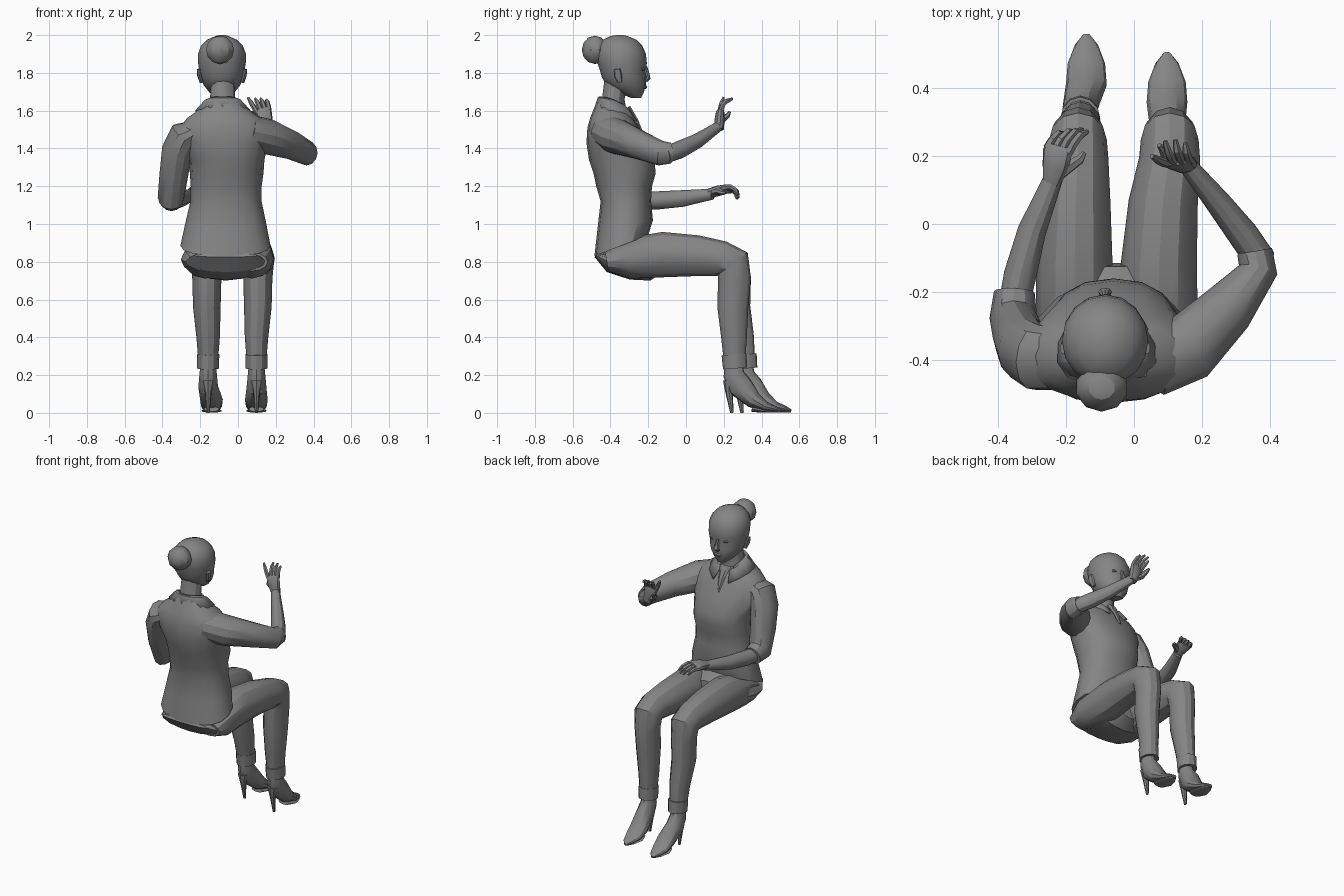
import bpy, bmesh, math
from mathutils import Vector as V

grey = bpy.data.materials.new("dark_grey")
grey.diffuse_color = (.235, .235, .235, 1)


def finish(name, bm):
    bmesh.ops.recalc_face_normals(bm, faces=bm.faces)
    me = bpy.data.meshes.new(name)
    bm.to_mesh(me)
    bm.free()
    me.materials.append(grey)
    ob = bpy.data.objects.new(name, me)
    bpy.context.collection.objects.link(ob)
    return ob


def loft(name, rings, closed=True):
    bm = bmesh.new()
    vs = [[bm.verts.new(p) for p in r] for r in rings]
    n = len(vs[0])
    for a, b in zip(vs, vs[1:]):
        for i in range(n if closed else n - 1):
            j = (i + 1) % n
            bm.faces.new((a[i], a[j], b[j], b[i]))
    if closed:
        bm.faces.new(vs[0])
        bm.faces.new(vs[-1])
    return finish(name, bm)


def tube(name, secs, ref=(1, 0, 0), n=12):
    """Sections (x, y, z, radius along ref, other radius) swept along their path."""
    c = [V(s[:3]) for s in secs]
    rings = []
    for i, s in enumerate(secs):
        t = V()
        if i > 0:
            t += (c[i] - c[i - 1]).normalized()
        if i < len(c) - 1:
            t += (c[i + 1] - c[i]).normalized()
        t.normalize()
        u = V(ref)
        u = (u - t * u.dot(t)).normalized()
        w = t.cross(u)
        angs = [2 * math.pi * k / n for k in range(n)]
        rings.append([c[i] + u * s[3] * math.cos(a) + w * s[-1] * math.sin(a) for a in angs])
    return loft(name, rings)


def stack(name, secs, n=16, power=1.0):
    """Horizontal sections (z, x0, x1, y0, y1, tilt), tilt lifts the front."""
    rings = []
    for z, x0, x1, y0, y1, tilt in secs:
        r = []
        for k in range(n):
            a = 2 * math.pi * k / n
            ca, sa = math.cos(a), math.sin(a)
            ca = math.copysign(abs(ca) ** power, ca)
            sa = math.copysign(abs(sa) ** power, sa)
            r.append(V(((x0 + x1) / 2 + ca * (x1 - x0) / 2, (y0 + y1) / 2 + sa * (y1 - y0) / 2, z + tilt * sa)))
        rings.append(r)
    return loft(name, rings)


def ball(name, loc, scale, n=12):
    bm = bmesh.new()
    bmesh.ops.create_uvsphere(bm, u_segments=n, v_segments=n * 2 // 3, radius=1)
    for v in bm.verts:
        v.co = V(loc) + V([a * b for a, b in zip(v.co, scale)])
    return finish(name, bm)


# Blouse torso
stack("blouse", [
    (.885, -.305, .172, -.485, -.20, .055), (1.0, -.28, .15, -.468, -.175, .02),
    (1.12, -.252, .125, -.452, -.185, 0), (1.20, -.25, .125, -.475, -.18, 0),
    (1.27, -.255, .135, -.49, -.16, 0), (1.34, -.26, .14, -.514, -.168, 0),
    (1.43, -.30, .16, -.527, -.205, 0), (1.51, -.31, .17, -.522, -.25, 0),
    (1.56, -.27, .13, -.508, -.275, 0), (1.61, -.20, .05, -.482, -.30, -.015),
    (1.645, -.16, 0, -.462, -.325, -.03)], power=.88)

# Sleeves
tube("left_sleeve", [
    (-.22, -.40, 1.50, .05, .09), (-.285, -.392, 1.465, .085, .10), (-.322, -.37, 1.39, .082, .095),
    (-.340, -.33, 1.26, .076, .085), (-.355, -.275, 1.14, .07, .08),
    (-.352, -.20, 1.125, .06, .058)])
tube("right_sleeve", [
    (.05, -.41, 1.49, .09, .10), (.16, -.365, 1.462, .095, .10), (.275, -.25, 1.42, .078, .08),
    (.365, -.135, 1.375, .066, .058), (.355, -.08, 1.375, .055, .052)], ref=(0, 0, 1))

# Forearms
tube("left_forearm", [
    (-.355, -.25, 1.125, .045, .045), (-.335, -.15, 1.125, .048, .048),
    (-.30, -.02, 1.135, .042, .044), (-.235, .14, 1.158, .028, .029)])
tube("right_forearm", [
    (.375, -.11, 1.365, .045, .045), (.32, -.03, 1.395, .048, .045),
    (.25, .06, 1.44, .04, .038), (.16, .17, 1.515, .027, .027)], ref=(0, 0, 1))


# Hands: local axes are thumb side, finger direction, back of hand
def hand(side, origin, fingers_dir, back, thumb_side, curls, fans, size, thumb):
    o, d = V(origin), V(fingers_dir).normalized()
    t = V(thumb_side)
    t = (t - d * t.dot(d)).normalized()
    b = d.cross(t)
    if b.dot(V(back)) < 0:
        b = -b

    def put(p):
        return tuple(o + t * p[0] + d * p[1] + b * p[2])

    tube(side + "_palm", [put((0, -.02, 0)) + (.027, .025), put((.002, .03, .004)) + (.04, .027),
                          put((0, .075, .006)) + (.045, .022), put((0, .095, .004)) + (.04, .012)], ref=t, n=10)
    for i, (curl, fan, length) in enumerate(zip(curls, fans, (.085, .093, .088, .07))):
        x, y, z = .033 - .022 * i, .078, .005
        length *= size
        secs, ang = [put((x, y, z)) + (.0135, .0135)], curl * .4
        for r in (.0135, .012, .007):
            x += fan * length / 3
            y += math.cos(ang) * length / 3
            z -= math.sin(ang) * length / 3
            secs.append(put((x, y, z)) + (r, r))
            ang += curl
        tube(side + "_finger", secs, ref=t, n=6)
    tx, ty, tz = thumb
    tube(side + "_thumb", [put((.015, .01, -.003)) + (.02, .02), put((.045, .045, -.012)) + (.018, .018),
                           put((tx * .9, ty * .75, tz * .8)) + (.014, .014), put(thumb) + (.007, .007)],
         ref=b, n=6)


hand("left", (-.238, .14, 1.165), (.2, 1, .2), (-.35, 0, 1), (1, 0, .35),
     (.55, .6, .65, .65), (.25, .25, .3, .3), 1.2, (.068, .085, -.04))
hand("right", (.155, .178, 1.52), (-.3, .12, 1), (.1, -1, 0), (-1, -.1, 0),
     (.1, .42, .45, .45), (.22, .02, -.05, -.1), 1.15, (.05, .10, -.05))

# Neck, head and bun
stack("neck", [(1.56, -.17, .01, -.47, -.31, 0), (1.66, -.148, -.015, -.445, -.325, 0),
               (1.78, -.142, -.022, -.43, -.31, 0)], n=12)
stack("head", [
    (1.667, -.115, -.055, -.29, -.238, 0), (1.695, -.15, -.02, -.35, -.222, .004),
    (1.735, -.182, .012, -.42, -.213, 0), (1.775, -.198, .028, -.445, -.212, 0),
    (1.81, -.205, .035, -.455, -.216, 0), (1.85, -.211, .041, -.468, -.207, 0),
    (1.90, -.212, .042, -.475, -.212, 0), (1.945, -.195, .025, -.465, -.232, 0),
    (1.975, -.165, -.005, -.44, -.262, 0), (1.995, -.12, -.05, -.40, -.31, 0), (2.0, -.10, -.07, -.37, -.335, 0)])
ball("hair_bun", (-.095, -.482, 1.922), (.078, .07, .075), 10)

# Face details
tube("nose", [(-.085, -.214, 1.835, .009, .008), (-.085, -.207, 1.80, .013, .012),
              (-.085, -.199, 1.772, .02, .012), (-.085, -.214, 1.758, .014, .01)], n=8)
ball("lips", (-.085, -.22, 1.725), (.03, .014, .012), 8)
for s in (-1, 1):
    ball("eyelid", (-.085 + s * .045, -.231, 1.822), (.022, .012, .010), 8)
    tube("ear", [(-.085 + s * .108, -.35, 1.75, .010, .012), (-.085 + s * .119, -.36, 1.785, .012, .022),
                 (-.085 + s * .123, -.365, 1.82, .010, .018)], n=8)

# Open shirt collar, drooping to two points at the front, and the neck opening
top, fold, low = [], [], []
for k in range(13):
    f = (k - 6) / 6
    a = -math.pi / 2 + f * 2.75
    drop = abs(f) ** 3
    for row, rx, front, back, z in ((top, .077, .075, .068, 1.675 - .075 * drop),
                                    (fold, .096, .105, .080, 1.668 - .075 * drop),
                                    (low, .148, .150, .098, 1.612 - .075 * drop)):
        ry = front if math.sin(a) > 0 else back
        row.append(V((-.08 + rx * math.cos(a), -.388 + ry * math.sin(a), z)))
collar = loft("collar", [top, fold, low], closed=False)
solid = collar.modifiers.new("thickness", "SOLIDIFY")
solid.thickness = .012
tube("neck_opening", [(-.08, -.305, 1.62, .04, .012), (-.08, -.262, 1.55, .022, .010),
                      (-.08, -.228, 1.47, .006, .008)], n=6)

# Trouser seat
tube("trouser_seat", [
    (-.065, -.478, .835, .17, .012), (-.065, -.41, .80, .215, .055), (-.065, -.31, .812, .238, .107),
    (-.065, -.2, .825, .215, .125), (-.065, -.12, .83, .10, .08)], n=16)

# Legs, cuffs and heeled shoes: hip x, knee x, ankle x, toe x, ankle y
for side, hx, kx, ax, tx, ay in (("left", -.175, -.165, -.158, -.14, .312), ("right", .073, .105, .098, .097, .258)):
    ky = .245
    tube(side + "_leg", [
        (hx, -.42, .80, .085, .05), (hx, -.31, .818, .115, .108), (hx, -.12, .838, .112, .12),
        (hx * .6 + kx * .4, .06, .832, .102, .108), (kx, .19, .815, .09, .095), (kx, ky + .003, .79, .085, .098),
        (kx, ky + .012, .71, .077, .087), (kx, ky * .8 + ay * .2, .56, .073, .082),
        (ax, ky * .3 + ay * .7, .40, .062, .068), (ax, ay, .25, .05, .055)])
    tube(side + "_cuff", [(ax, ay - .004, .31, .059, .066), (ax, ay + .002, .235, .058, .064)])
    tube(side + "_shoe", [
        (ax, ay - .005, .27, .04, .045), (ax, ay - .005, .205, .046, .056), (ax, ay + .03, .14, .052, .066),
        (tx, ay + .10, .068, .06, .045), (tx, ay + .16, .034, .055, .027),
        (tx, ay + .215, .02, .034, .016), (tx, ay + .245, .01, .01, .008)])
    tube(side + "_heel", [(ax, ay - .028, .17, .036, .034), (ax, ay - .03, .11, .018, .02),
                          (ax, ay - .015, 0, .008, .009)], n=8)
    tube(side + "_sole", [(tx, ay + .09, .020, .04, .014), (tx, ay + .14, .011, .055, .01),
                          (tx, ay + .2, .007, .038, .006), (tx, ay + .24, .006, .01, .005)])

# Smooth shading that keeps creases
for ob in bpy.context.scene.objects:
    ob.select_set(True)
    bpy.context.view_layer.objects.active = ob
bpy.ops.object.shade_smooth_by_angle(angle=math.radians(30))
